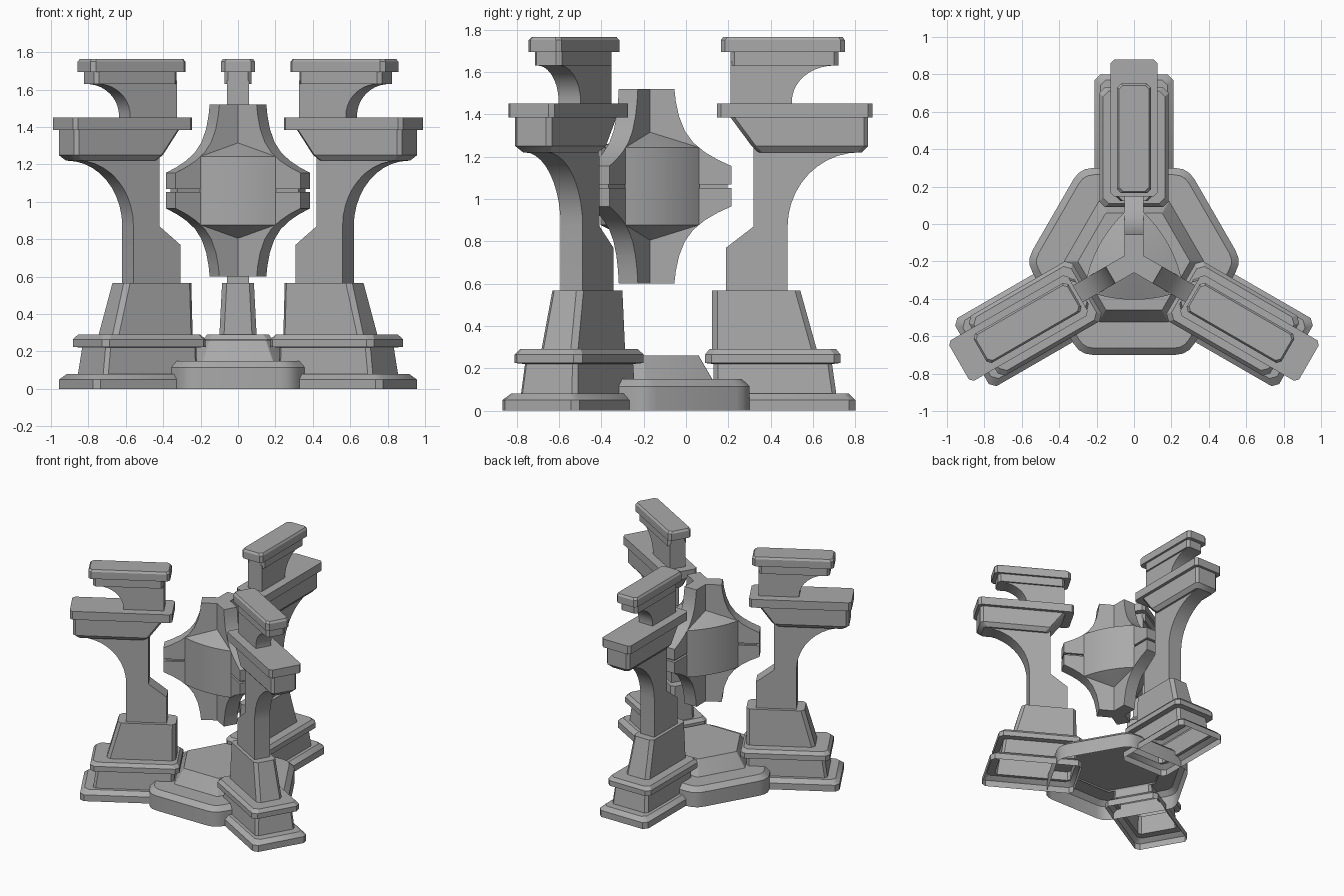
import bpy, bmesh, math
from mathutils import Matrix, Vector

if "Cube" in bpy.data.objects:
    bpy.data.objects.remove(bpy.data.objects["Cube"])

CENTRE = Vector((0, -0.2, 0))
MID = 1.06

stone = bpy.data.materials.new("grey_stone")
stone.use_nodes = True
GREY = (0.4, 0.4, 0.4, 1)
stone.diffuse_color = GREY
stone.node_tree.nodes["Principled BSDF"].inputs["Base Color"].default_value = GREY


def finish(name, bm, copies=3, turn=0):
    """Turn a bmesh into objects repeated around the centre; local +y is outward."""
    bmesh.ops.recalc_face_normals(bm, faces=bm.faces)
    mesh = bpy.data.meshes.new(name)
    bm.to_mesh(mesh)
    bm.free()
    mesh.materials.append(stone)
    for k in range(copies):
        ob = bpy.data.objects.new(f"{name}_{k + 1}" if copies > 1 else name, mesh)
        bpy.context.collection.objects.link(ob)
        spin = Matrix.Rotation(math.radians(turn + 120 * k), 4, 'Z')
        ob.matrix_world = Matrix.Translation(CENTRE) @ spin
        if k == 0:
            bpy.ops.object.select_all(action='DESELECT')
            ob.select_set(True)
            bpy.context.view_layer.objects.active = ob
            bpy.ops.object.shade_smooth_by_angle(angle=math.radians(32))


def loft(loops, bottom=True):
    """Skin a stack of equal-length loops and cap the ends."""
    bm = bmesh.new()
    rings = [[bm.verts.new(p) for p in loop] for loop in loops]
    n = len(rings[0])
    for a, b in zip(rings, rings[1:]):
        for i in range(n):
            j = (i + 1) % n
            bm.faces.new((a[i], a[j], b[j], b[i]))
    bm.faces.new(rings[-1])
    if bottom:
        bm.faces.new(rings[0][::-1])
    return bm


def block(z, r0, r1, w, c=0.02):
    """Rectangle from radius r0 to r1, half width w, with cut corners."""
    return [(w - c, r0, z), (w, r0 + c, z), (w, r1 - c, z), (w - c, r1, z),
            (c - w, r1, z), (-w, r1 - c, z), (-w, r0 + c, z), (c - w, r0, z)]


def hexagon(z, radius, cut):
    """Hexagon with rounded corners."""
    corners = [Vector((math.cos(i * math.pi / 3), math.sin(i * math.pi / 3), 0)) * radius
               for i in range(6)]
    pts = []
    for i, p in enumerate(corners):
        a, b = p.lerp(corners[i - 1], cut), p.lerp(corners[(i + 1) % 6], cut)
        for s in range(4):
            t = s / 3
            q = a.lerp(p, t).lerp(p.lerp(b, t), t)
            pts.append((q.x, q.y, z))
    return pts


def prism(profile, w):
    """Extrude an (outward, height) profile to half width w."""
    return loft([[(x, r, z) for r, z in profile] for x in (-w, w)])


def flare(start, end, steps=10):
    """Quarter ellipse, rising vertically at start and level at end."""
    (r0, z0), (r1, z1) = start, end
    return [(r1 - (r1 - r0) * math.cos(a), z0 + (z1 - z0) * math.sin(a))
            for a in (i * math.pi / 2 / steps for i in range(steps + 1))]


# Stepped platform, hollow underneath
finish("platform_step", loft([hexagon(0, .577, .12), hexagon(.115, .577, .12),
                              hexagon(.15, .535, .1)], False), 1)
finish("platform_top", loft([hexagon(.14, .38, .02), hexagon(.26, .3, .02)], False), 1)

# Pillar foot: plinth, block and slab in one hollow shell
finish("pillar_base", loft([
    block(0, .30, 1.0, .21, .03), block(.05, .30, 1.0, .21, .03),
    block(.08, .33, .97, .18, .03), block(.08, .33, .91, .155),
    block(.22, .33, .89, .145), block(.225, .29, .93, .185, .03),
    block(.265, .29, .93, .185, .03), block(.29, .31, .91, .165, .03)], False))
finish("pillar_pedestal", loft([block(.28, .323, .82, .10, .025),
                                block(.567, .323, .74, .085, .025)]))

# Shaft with a notched inner side and a flaring outer side
finish("pillar_shaft", prism([(.39, .56)] + [(.68, .56)] + flare((.68, .87), (1.02, 1.22))
                             + [(1.02, 1.25), (.52, 1.25), (.52, .87), (.39, .77)], .06))

# Lower capital
finish("lower_capital", loft([block(1.22, .54, 1.03, .075), block(1.25, .51, 1.06, .10),
                              block(1.385, .41, 1.06, .10), block(1.385, .346, 1.08, .125),
                              block(1.45, .346, 1.08, .125)]))

# Upper neck and cap
finish("upper_neck", prism([(.41, 1.44), (.70, 1.44)] + flare((.70, 1.46), (.90, 1.63))
                           + [(.90, 1.65), (.41, 1.65)], .06))
finish("upper_cap", loft([block(1.63, .41, .92, .073), block(1.695, .41, .92, .073),
                          block(1.695, .365, .95, .09), block(1.75, .365, .95, .09),
                          block(1.765, .375, .94, .08)]))

# Hanging core: three curved fins, each split by a seam at mid height
sweep = [(.145, .46), (.152, .40), (.167, .33), (.195, .26), (.235, .205),
         (.29, .16), (.35, .125), (.415, .095)]
for name, side in (("upper_fin", 1), ("lower_fin", -1)):
    outline = [(0, .46)] + sweep + [(.415, .008), (0, .008)]
    finish(name, prism([(r, MID + side * h) for r, h in outline], .052))
finish("fin_seam", prism([(0, MID - .02), (.395, MID - .02), (.395, MID + .02),
                          (0, MID + .02)], .035))

# Bowed panels between the fins, with pointed roof and foot
bm = bmesh.new()
N = 12
rows = []
for h in (-.183, .183):
    rows.append([bm.verts.new((.203 * t, .205 - .03 * t * t, MID + h))
                 for t in (2 * i / N - 1 for i in range(N + 1))])
tips = [bm.verts.new((0, .06, MID + h)) for h in (-.255, .255)]
for i in range(N):
    bm.faces.new((rows[0][i], rows[0][i + 1], rows[1][i + 1], rows[1][i]))
    for row, tip in zip(rows, tips):
        bm.faces.new((row[i], row[i + 1], tip))
for i in (0, N):
    bm.faces.new((rows[0][i], rows[1][i], tips[1], tips[0]))
finish("core_panel", bm, 3, 60)
